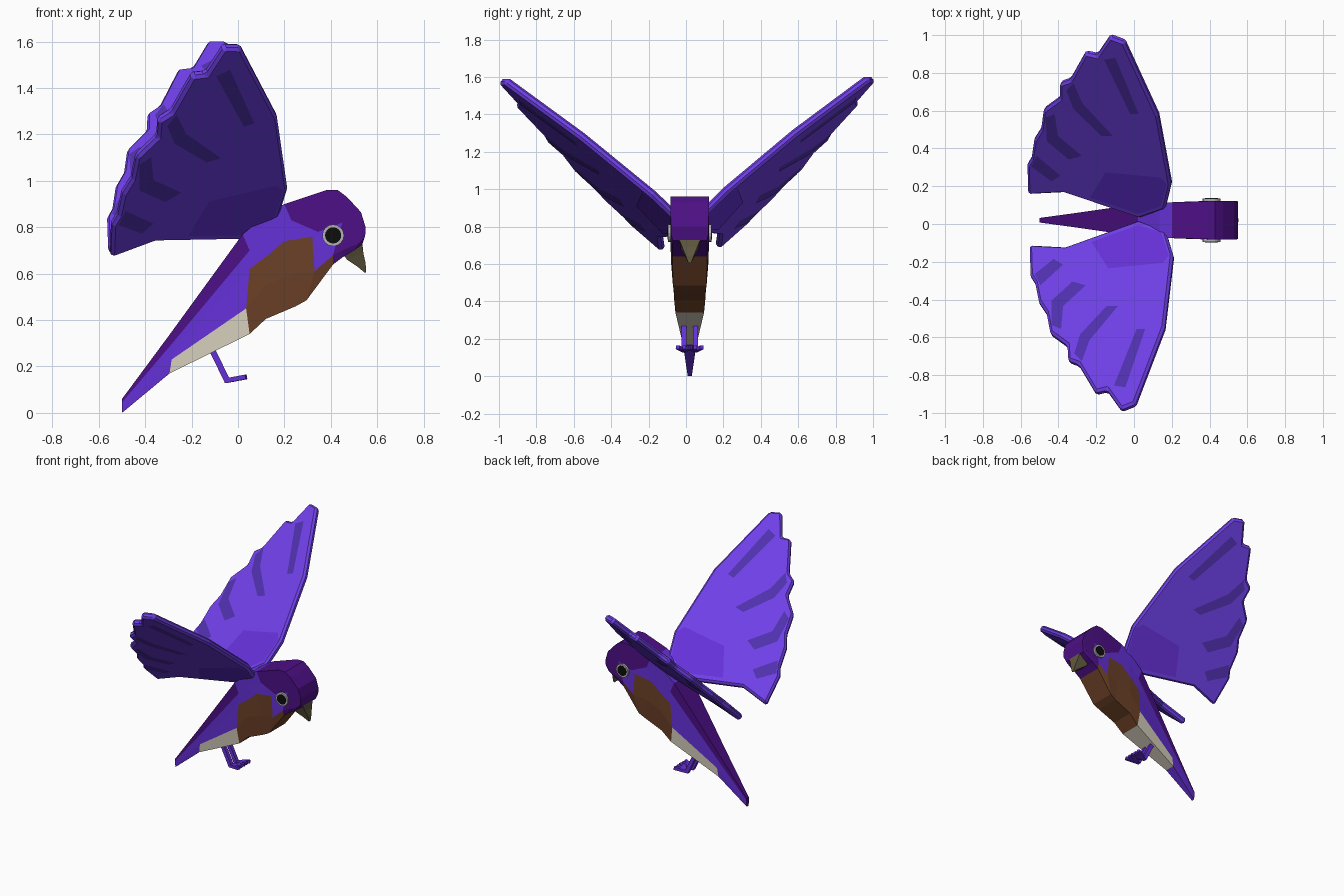
import bpy, bmesh
from math import pi
from mathutils import Vector

if "Cube" in bpy.data.objects:
    bpy.data.objects.remove(bpy.data.objects["Cube"])

CY = 0.02  # body centre line in y


def material(name, rgb):
    m = bpy.data.materials.new(name)
    m.diffuse_color = (*rgb, 1)
    m.use_nodes = True
    m.node_tree.nodes["Principled BSDF"].inputs["Base Color"].default_value = m.diffuse_color
    return m


VIOLET = material("violet", (0.13, 0.03, 0.68))
WING = material("wing_violet", (0.16, 0.05, 0.80))
STRIPE = material("stripe_violet", (0.08, 0.03, 0.42))
PURPLE = material("dark_purple", (0.075, 0.005, 0.24))
BROWN = material("brown", (0.15, 0.052, 0.02))
CREAM = material("cream", (0.72, 0.66, 0.54))
HORN = material("horn", (0.12, 0.10, 0.05))
GREY = material("grey", (0.45, 0.45, 0.45))
BLACK = material("black", (0.004, 0.004, 0.004))


def finish(bm, name, mats):
    bmesh.ops.recalc_face_normals(bm, faces=bm.faces)
    me = bpy.data.meshes.new(name)
    bm.to_mesh(me)
    bm.free()
    ob = bpy.data.objects.new(name, me)
    for m in mats:
        me.materials.append(m)
    bpy.context.collection.objects.link(ob)
    return ob


def loft(name, sections, mats, color_of):
    """Sections are (half width, [(x, z) from top to bottom]), mirrored over the centre line."""
    bm = bmesh.new()
    rings = []
    for w, pts in sections:
        n = len(pts)
        narrow = [1] * (n - 1) + [0.9]
        ring = [bm.verts.new((x, CY - w * k, z)) for (x, z), k in zip(pts, narrow)]
        ring += [bm.verts.new((x, CY + w * k, z)) for (x, z), k in zip(pts[::-1], narrow[::-1])]
        rings.append(ring)
    count = 2 * n
    for i, (a, b) in enumerate(zip(rings, rings[1:])):
        for j in range(count):
            k = (j + 1) % count
            f = bm.faces.new((a[j], a[k], b[k], b[j]))
            band = min(j, 2 * n - 2 - j) if j < count - 1 else 0
            f.material_index = color_of(i, min(band, n - 2))
    for end, i in ((rings[0], 0), (rings[-1], len(rings) - 2)):
        bm.faces.new(end).material_index = color_of(i, 0)
    return finish(bm, name, mats)


# Body: diagonal loft from tail tip to face, coloured in bands
body = [
    (0.012, [(-.50, .06), (-.50, .045), (-.50, .03), (-.50, .015), (-.50, .00)]),
    (0.040, [(-.295, .337), (-.295, .286), (-.29, .25), (-.286, .23), (-.295, .17)]),
    (0.085, [(.02, .77), (.05, .70), (.05, .62), (.035, .45), (.05, .34)]),
    (0.092, [(.135, .865), (.135, .78), (.13, .68), (.12, .55), (.12, .405)]),
    (0.095, [(.20, .90), (.23, .83), (.20, .74), (.24, .60), (.25, .46)]),
    (0.100, [(.38, .96), (.345, .78), (.32, .76), (.33, .61), (.295, .485)]),
    (0.102, [(.43, .96), (.45, .82), (.42, .72), (.41, .68), (.41, .64)]),
    (0.102, [(.47, .93), (.48, .85), (.47, .76), (.45, .70), (.45, .67)]),
    (0.102, [(.53, .865), (.535, .82), (.535, .77), (.52, .73), (.50, .70)]),
    (0.100, [(.55, .80), (.55, .79), (.55, .78), (.547, .76), (.535, .725)]),
]
bands = ["DDLLDDDDD", "LLLLLLDDD", "LLBBBLDDD", "LWBBBBDDD"]
loft("body", body, [VIOLET, PURPLE, BROWN, CREAM],
     lambda i, band: "LDBW".index(bands[band][i]))

# Beak: short hooked wedge
beak = [
    (0.060, [(.535, .74), (.45, .69)]),
    (0.040, [(.54, .69), (.47, .66)]),
    (0.022, [(.55, .645), (.515, .63)]),
    (0.008, [(.552, .605), (.545, .605)]),
]
loft("beak", beak, [HORN], lambda i, band: 0)

# Eyes: grey ring with black pupil on each side
for side, label in ((-1, "right"), (1, "left")):
    for part, r, depth, mat in (("ring", .047, .03, GREY), ("pupil", .035, .036, BLACK)):
        bpy.ops.mesh.primitive_cylinder_add(
            vertices=16, radius=r, depth=depth, rotation=(pi / 2, 0, 0),
            location=(.41, CY + side * .100, .765))
        ob = bpy.context.object
        ob.name = f"{label}_eye_{part}"
        ob.data.materials.append(mat)


def beam(bm, a, b, width):
    """Square bar between two points."""
    a, b = Vector(a), Vector(b)
    d = (b - a).normalized()
    s = d.cross(Vector((0, 0, 1))).normalized() * width / 2
    u = d.cross(s.normalized()) * width / 2
    ends = [[bm.verts.new(p + s * i + u * j) for i, j in ((1, 1), (-1, 1), (-1, -1), (1, -1))]
            for p in (a, b)]
    for e in ends:
        bm.faces.new(e)
    for i in range(4):
        k = (i + 1) % 4
        bm.faces.new((ends[0][i], ends[0][k], ends[1][k], ends[1][i]))


# Legs: slanted shank and three splayed toes
for side, label in ((-1, "right"), (1, "left")):
    bm = bmesh.new()
    y = CY + side * .03
    beam(bm, (-.125, y, .30), (-.045, y, .135), .026)
    for splay in (-.035, 0, .035):
        beam(bm, (-.055, y, .138), (.035, y + splay, .155), .02)
    finish(bm, f"{label}_leg", [VIOLET])

# Wing plan: scalloped outline, feather stripes and shoulder patch in (x, distance out)
outline = [(.03, -.01), (.17, .04), (.21, .175), (.165, .555), (.01, .96), (-.065, .99),
           (-.14, .885), (-.20, .90), (-.29, .75), (-.345, .73), (-.35, .65), (-.44, .585),
           (-.46, .48), (-.50, .42), (-.52, .32), (-.545, .28), (-.55, .12), (-.36, .13)]
stripes = [
    [(.02, .57), (.065, .57), (-.04, .88), (-.10, .87)],
    [(-.14, .45), (-.08, .45), (-.23, .63), (-.27, .74), (-.31, .70), (-.28, .60)],
    [(-.32, .32), (-.25, .34), (-.37, .45), (-.38, .57), (-.43, .55), (-.43, .42)],
    [(-.42, .20), (-.37, .23), (-.49, .34), (-.52, .28)],
]
patch = [(.03, .02), (.15, .06), (.19, .18), (.16, .22), (-.13, .25), (-.22, .11)]
HALF = 0.022


def wing(label, side, shape, plane):
    a, b, c = plane
    normal = Vector((-b, -side * c, 1)).normalized()

    def place(p, lift):
        x, y = shape(*p)
        return Vector((x, side * y, a + b * x + c * y)) + normal * lift

    # Blade: thick plate with softened rim
    bm = bmesh.new()
    top = [bm.verts.new(place(p, HALF)) for p in outline]
    low = [bm.verts.new(place(p, -HALF)) for p in outline]
    bm.faces.new(top)
    bm.faces.new(low[::-1])
    for i in range(len(top)):
        k = (i + 1) % len(top)
        bm.faces.new((top[i], low[i], low[k], top[k]))
    blade = finish(bm, f"{label}_wing", [WING])
    bev = blade.modifiers.new("rim", 'BEVEL')
    bev.width, bev.segments = .013, 1

    # Markings: thin coloured panels on both faces
    bm = bmesh.new()
    for lift in (HALF + .002, -HALF - .002):
        for n, poly in enumerate(stripes + [patch]):
            verts = [bm.verts.new(place(p, lift)) for p in poly]
            f = bm.faces.new(verts if lift > 0 else verts[::-1])
            f.material_index = int(n == len(stripes))
            f.normal_update()
            if f.normal.dot(normal) * lift < 0:
                f.normal_flip()
    me = bpy.data.meshes.new(f"{label}_wing_markings")
    bm.to_mesh(me)
    bm.free()
    me.materials.append(STRIPE)
    me.materials.append(VIOLET)
    bpy.context.collection.objects.link(bpy.data.objects.new(me.name, me))


wing("right", -1, lambda x, y: (x, y), (.757, .326, .855))
wing("left", 1, lambda x, y: (x - .06 * y, .05 + .96 * y), (.735, .34, .90))
